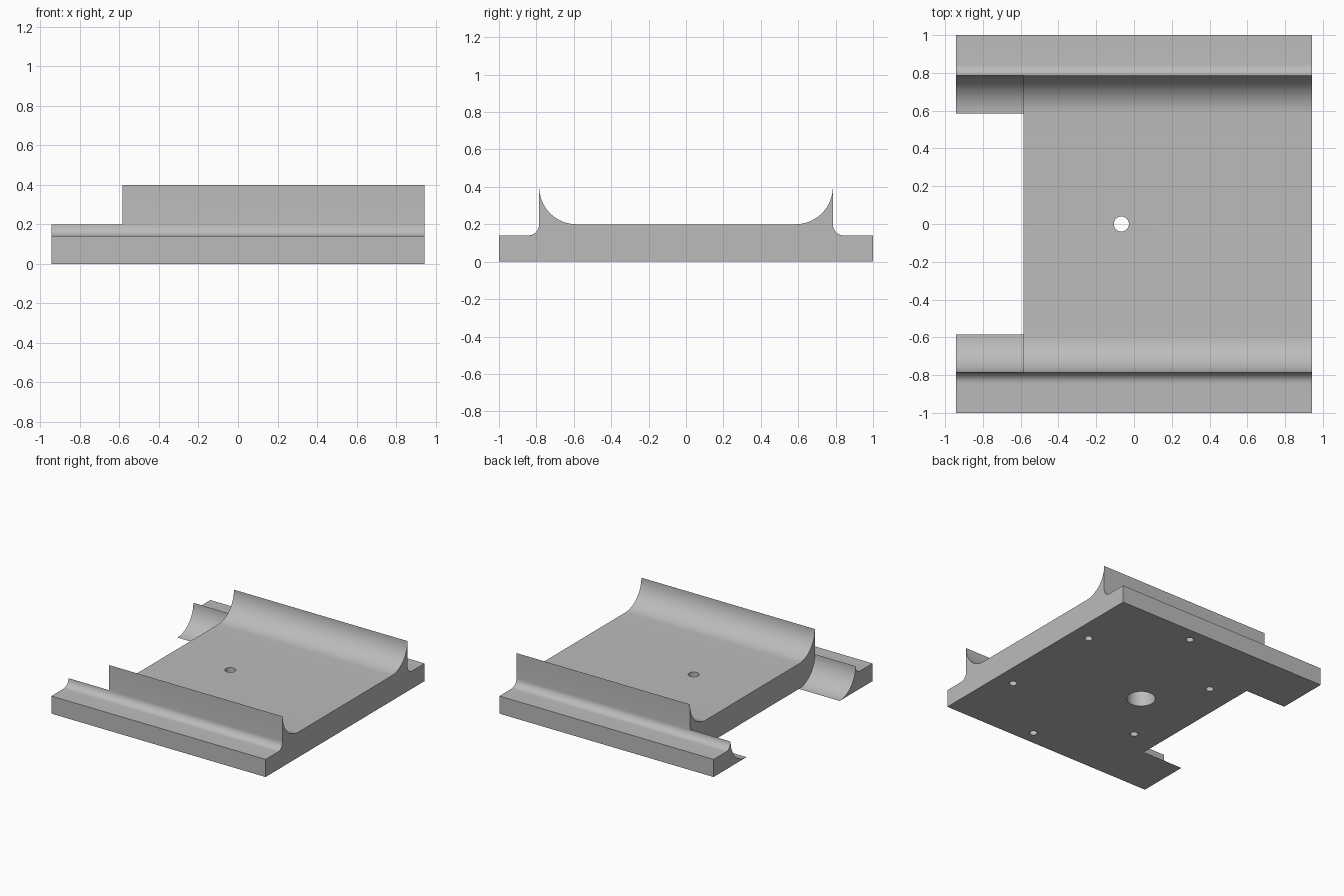
import bpy
import bmesh
from math import cos, sin, pi, radians

if "Cube" in bpy.data.objects:
    bpy.data.objects.remove(bpy.data.objects["Cube"])

HALF_X, NOTCH_X = 0.943, -0.585
RAIL_Y, RADIUS = 0.785, 0.2
FILLET = 0.06

grey = bpy.data.materials.new("plain grey")
grey.use_nodes = True
colour = (0.5, 0.5, 0.5, 1)
grey.diffuse_color = colour
grey.node_tree.nodes["Principled BSDF"].inputs["Base Color"].default_value = colour


def arc(y, z, r, start, end, steps=20):
    angles = [radians(start + (end - start) * i / steps) for i in range(steps + 1)]
    return [(y + r * cos(a), z + r * sin(a)) for a in angles]


def mirrored(half):
    return half + [(-y, z) for y, z in reversed(half)]


def extrude_x(name, profile, x0, x1):
    """Solid with a y-z profile swept along x."""
    bm = bmesh.new()
    face = bm.faces.new([bm.verts.new((x0, y, z)) for y, z in profile])
    swept = bmesh.ops.extrude_face_region(bm, geom=[face])["geom"]
    verts = [g for g in swept if isinstance(g, bmesh.types.BMVert)]
    bmesh.ops.translate(bm, verts=verts, vec=(x1 - x0, 0, 0))
    bmesh.ops.recalc_face_normals(bm, faces=bm.faces)
    mesh = bpy.data.meshes.new(name)
    bm.to_mesh(mesh)
    bm.free()
    mesh.materials.append(grey)
    obj = bpy.data.objects.new(name, mesh)
    bpy.context.collection.objects.link(obj)
    return obj


def drill(x, y, r, bottom, top):
    bpy.ops.mesh.primitive_cylinder_add(
        vertices=40, radius=r, depth=top - bottom, location=(x, y, (top + bottom) / 2))
    tool = bpy.context.object
    tool.data.materials.append(grey)
    return tool


def cut(target, tool):
    tool.hide_render = True
    mod = target.modifiers.new("cut", "BOOLEAN")
    mod.operation, mod.solver, mod.object = "DIFFERENCE", "EXACT", tool
    bpy.context.view_layer.objects.active = target
    bpy.ops.object.modifier_apply(modifier=mod.name)
    bpy.data.objects.remove(tool)


# Base plate with side flanges, outer fillets and raised curved rails
half = [(1, 0), (1, 0.14)]
half += arc(RAIL_Y + FILLET, 0.14 + FILLET, FILLET, 270, 180, 10)
half += arc(RAIL_Y - RADIUS, 2 * RADIUS, RADIUS, 0, -90)
base = extrude_x("base_plate", mirrored(half), -HALF_X, HALF_X)

# End notch, leaving two low arms with hollowed inner sides
notch = [(RAIL_Y - RADIUS, -0.1)]
notch += arc(RAIL_Y - RADIUS, RADIUS, RADIUS, -90, 0)
notch += [(0.8, RADIUS + 0.001), (0.8, 0.6)]
cut(base, extrude_x("notch_cutter", mirrored(notch), -1.2, NOTCH_X))

# Centre hole with a wide counterbore underneath
cut(base, drill(-0.067, 0, 0.04, -0.1, 0.5))
cut(base, drill(-0.067, 0, 0.105, -0.1, 0.14))

# Blind mounting holes underneath
for side in (-1, 1):
    for x, y in ((0.795, 0.43), (0.215, 0.89), (-0.36, 0.43)):
        cut(base, drill(x, side * y, 0.029, -0.1, 0.1))

bpy.ops.object.select_all(action="DESELECT")
base.select_set(True)
bpy.context.view_layer.objects.active = base
bpy.ops.object.shade_smooth_by_angle(angle=radians(30))
